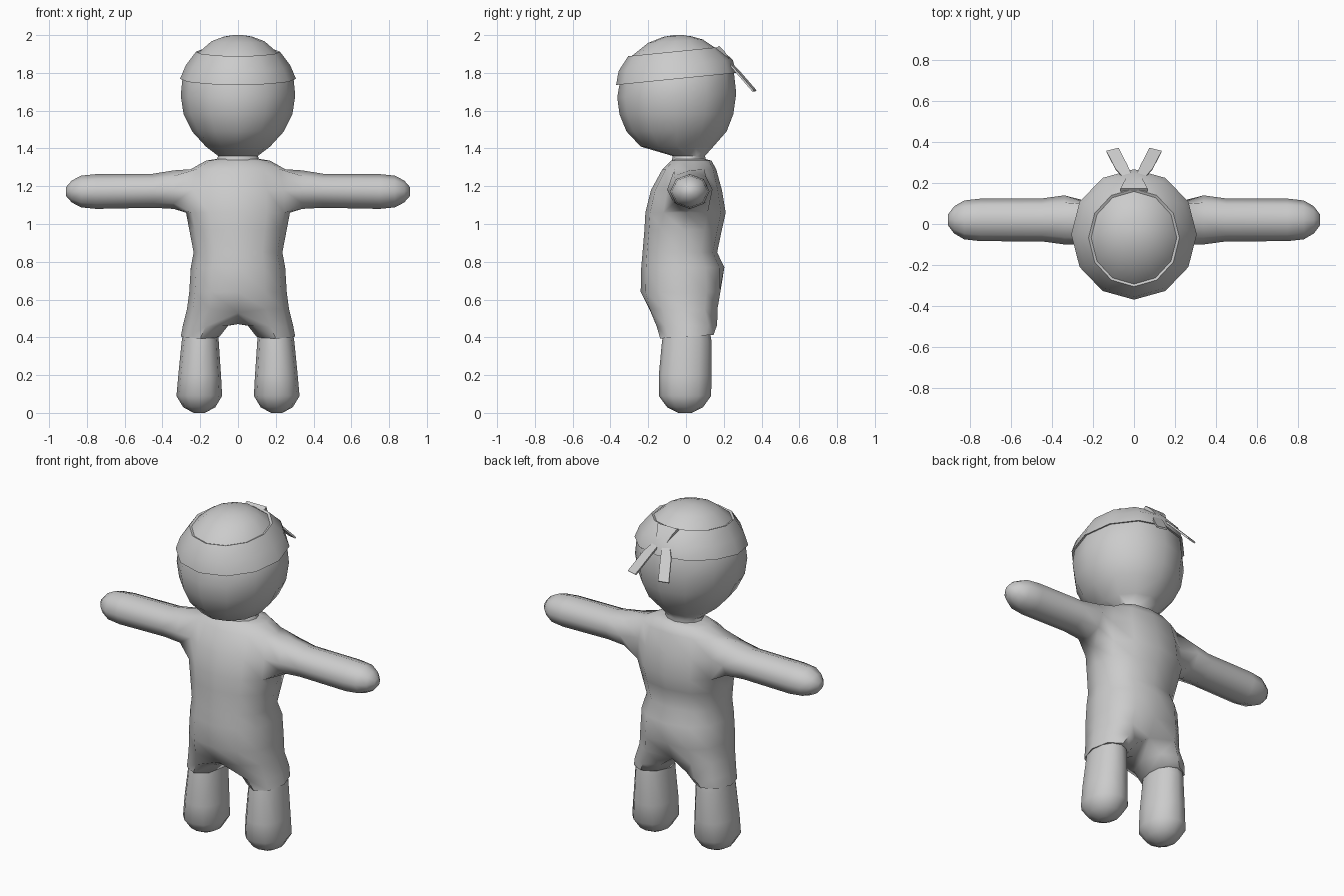
import bpy, bmesh, math
from mathutils import Vector

if "Cube" in bpy.data.objects:
    bpy.data.objects.remove(bpy.data.objects["Cube"])

grey = bpy.data.materials.new("plain_grey")
grey.diffuse_color = (0.6, 0.6, 0.6, 1)
grey.use_nodes = True
grey.node_tree.nodes["Principled BSDF"].inputs["Base Color"].default_value = grey.diffuse_color


def finish(bm, name):
    bmesh.ops.recalc_face_normals(bm, faces=bm.faces)
    me = bpy.data.meshes.new(name)
    bm.to_mesh(me)
    bm.free()
    me.materials.append(grey)
    ob = bpy.data.objects.new(name, me)
    bpy.context.collection.objects.link(ob)
    bpy.ops.object.select_all(action='DESELECT')
    ob.select_set(True)
    bpy.context.view_layer.objects.active = ob
    bpy.ops.object.shade_smooth_by_angle(angle=math.radians(60))
    return ob


def spow(v, p):
    return math.copysign(abs(v) ** p, v)


def oval(bm, z, hx, yf, yb, n=12, p=1.0, slope=0.0, cx=0.0, turn=0.0):
    """Horizontal ring from half width and front/back y; vertex 0 faces front."""
    cy, ry, ring = (yf + yb) / 2, (yb - yf) / 2, []
    for k in range(n):
        a = 2 * math.pi * (k + turn) / n
        x, y = cx + hx * spow(math.sin(a), p), cy - ry * spow(math.cos(a), p)
        ring.append(bm.verts.new((x, y, z + slope * (y + 0.05))))
    return ring


def bridge(bm, a, b):
    n = len(a)
    return [bm.faces.new((a[i], a[(i + 1) % n], b[(i + 1) % n], b[i])) for i in range(n)]


def loft(bm, rings, cap_start=False, cap_end=False):
    for a, b in zip(rings, rings[1:]):
        bridge(bm, a, b)
    if cap_start:
        bm.faces.new(rings[0])
    if cap_end:
        bm.faces.new(rings[-1])


# Body: torso rings, top to bottom, with arms and short trouser legs grown out
bm = bmesh.new()
torso = [oval(bm, *r, p=0.86) for r in (
    (1.345, .11, -.06, .10), (1.335, .17, -.08, .135), (1.29, .25, -.125, .16),
    (1.18, .275, -.185, .19), (1.06, .275, -.215, .21), (.97, .258, -.22, .19),
    (.85, .235, -.23, .165), (.77, .25, -.237, .203), (.64, .258, -.24, .208),
    (.55, .27, -.215, .19))]
for ring, dy, dz in ((torso[8], -.03, 0), (torso[9], -.06, -.02)):  # seat crease
    ring[6].co += Vector((0, dy, dz))
torso[9][0].co += Vector((0, .03, -.02))
for i, (a, b) in enumerate(zip(torso, torso[1:])):
    for k in range(12):
        if not (i in (2, 3) and k in (2, 3, 8, 9)):   # leave arm holes open
            bm.faces.new((a[k], a[(k + 1) % 12], b[(k + 1) % 12], b[k]))
bm.faces.new(torso[0])
top, mid, low, hem = torso[2], torso[3], torso[4], torso[9]
crotch = bm.verts.new((0, 0, .47))
for s in (1, -1):
    # Arm, eight sided, starting at the hole edge
    k2, k3, k4 = [(s * k) % 12 for k in (2, 3, 4)]
    rings = [[low[k3], low[k4], mid[k4], top[k4], top[k3], top[k2], mid[k2], low[k2]]]
    for x, ry, rz, cz in ((.34, .12, .102, 1.182), (.45, .105, .09, 1.176), (.75, .104, .092, 1.172),
                          (.83, .095, .084, 1.172), (.88, .066, .058, 1.172), (.91, .026, .024, 1.172)):
        rings.append([bm.verts.new((s * x, .02 + ry * math.sin(t), cz - rz * math.cos(t)))
                      for t in (j * math.pi / 4 for j in range(8))])
    loft(bm, rings, cap_end=True)
    # Trouser leg, ending in a cuff turned inwards
    rings = [[hem[(s * k) % 12] for k in range(7)] + [crotch]]
    for z, hx, yf, yb, cx, sl in ((.46, .12, -.155, .165, .172, .03), (.40, .103, -.137, .146, .2, .07),
                                  (.40, .088, -.115, .122, .2, .07), (.45, .085, -.11, .115, .2, .07)):
        rings.append(oval(bm, z, s * hx, yf, yb, 8, 1, sl, s * cx, -1))
    loft(bm, rings)
finish(bm, "body")

# Lower legs with rounded ends
for s, side in ((1, "left"), (-1, "right")):
    bm = bmesh.new()
    loft(bm, [oval(bm, z, s * h, yf, yb, 12, .95, 0, s * cx) for z, h, yf, yb, cx in (
        (.44, .09, -.115, .125, .198), (.38, .098, -.127, .135, .2), (.2, .113, -.144, .135, .203),
        (.09, .121, -.144, .133, .205), (.03, .085, -.1, .09, .205), (0, .03, -.04, .03, .205))], True, True)
    finish(bm, side + "_leg")

# Head with neck and crown
bm = bmesh.new()
loft(bm, [oval(bm, z, h, yf, yb, slope=sl) for z, h, yf, yb, sl in (
    (1.31, .125, -.08, .115, 0), (1.36, .105, -.07, .10, 0), (1.41, .17, -.24, .145, 0),
    (1.49, .243, -.315, .215, 0), (1.58, .288, -.352, .25, 0), (1.68, .303, -.364, .266, .03),
    (1.77, .294, -.352, .254, .1), (1.84, .255, -.34, .23, .1), (1.908, .21, -.295, .16, .1),
    (1.968, .14, -.2, .09, .06), (1.992, .075, -.12, .03, .02), (2.0, .025, -.065, -.02, 0))], True, True)
finish(bm, "head")

# Headband: tilted shell with turned-in edges
bm = bmesh.new()
loft(bm, [oval(bm, z, h, yf, yb, slope=.1) for z, h, yf, yb in (
    (1.775, .285, -.345, .245), (1.768, .307, -.37, .268), (1.84, .277, -.357, .247),
    (1.914, .222, -.306, .172), (1.905, .2, -.285, .15))])
finish(bm, "headband")


def strip(name, path, widths, across, thick):
    """Flat cloth strip along a path."""
    bm, rings = bmesh.new(), []
    pts, across = [Vector(p) for p in path], Vector(across).normalized()
    up = across.cross(pts[-1] - pts[0]).normalized() * thick / 2
    for p, w in zip(pts, widths):
        d = across * w / 2
        rings.append([bm.verts.new(v) for v in (p - d - up, p + d - up, p + d + up, p - d + up)])
    loft(bm, rings, True, True)
    finish(bm, name)


# Knot and two loose tails at the back
strip("knot", [(0, .165, 1.935), (0, .195, 1.905), (0, .222, 1.865)], [.13, .1, .07], (1, 0, 0), .025)
for s, side in ((1, "left"), (-1, "right")):
    strip(side + "_tail", [(s * .01, .2, 1.885), (s * .06, .275, 1.805), (s * .105, .362, 1.705)],
          [.03, .062, .062], (1, -s * .25, 0), .01)
